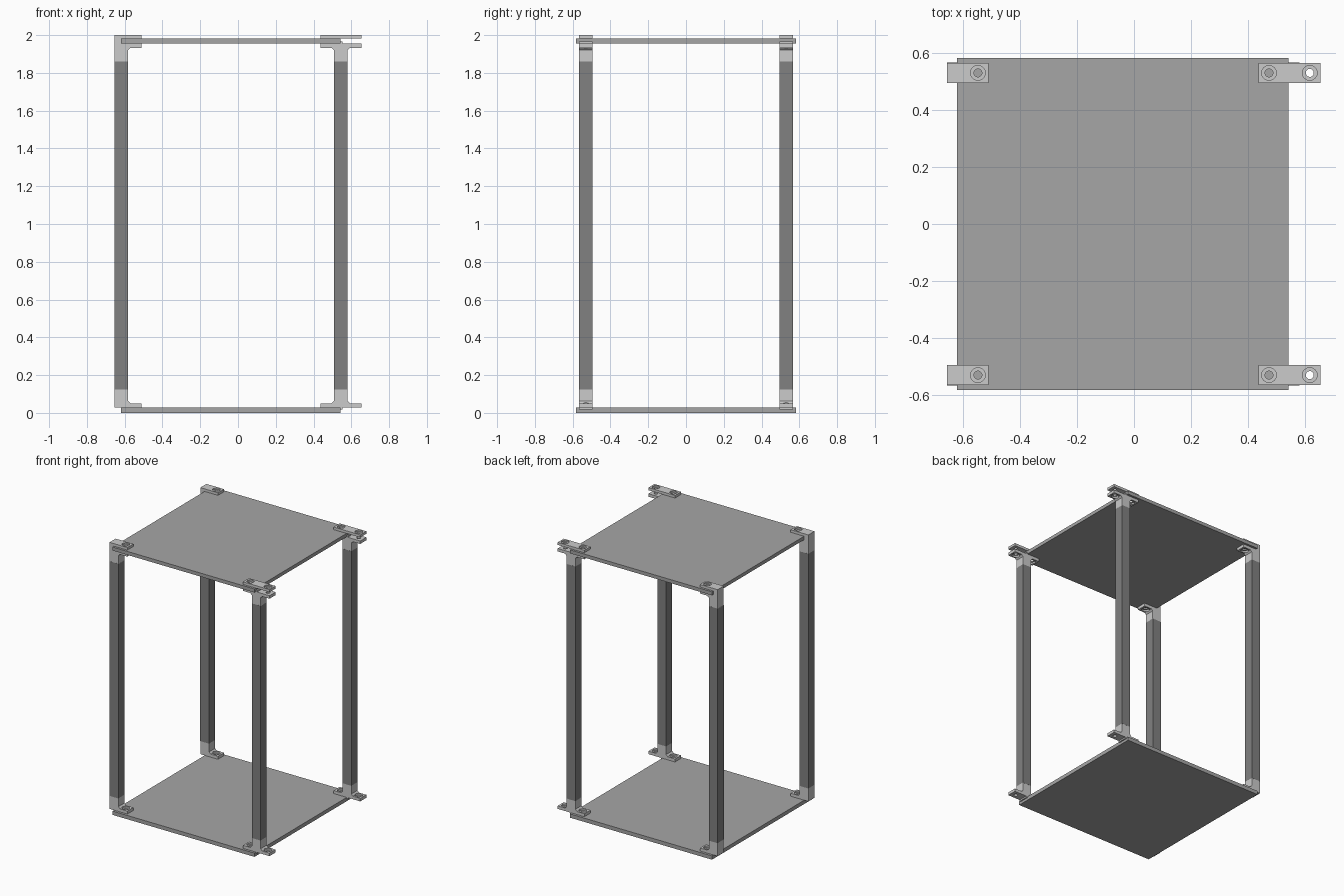
import bpy, bmesh, math

if "Cube" in bpy.data.objects:
    bpy.data.objects.remove(bpy.data.objects["Cube"])


def material(name, v):
    m = bpy.data.materials.new(name)
    m.diffuse_color = (v, v, v, 1)
    m.use_nodes = True
    m.node_tree.nodes["Principled BSDF"].inputs["Base Color"].default_value = m.diffuse_color
    return m


LIGHT = material("light_grey", 0.6)
MID = material("mid_grey", 0.38)
DARK = material("dark_grey", 0.22)


def finish(bm, name, mat):
    bmesh.ops.recalc_face_normals(bm, faces=bm.faces)
    me = bpy.data.meshes.new(name)
    bm.to_mesh(me)
    bm.free()
    ob = bpy.data.objects.new(name, me)
    bpy.context.collection.objects.link(ob)
    if mat:
        me.materials.append(mat)
    return ob


def extrude_xz(name, pts, y0, y1, mat):
    """Closed x-z outline extruded along y."""
    bm = bmesh.new()
    face = bm.faces.new([bm.verts.new((x, y0, z)) for x, z in pts])
    ext = bmesh.ops.extrude_face_region(bm, geom=[face])["geom"]
    bmesh.ops.translate(bm, vec=(0, y1 - y0, 0),
                        verts=[v for v in ext if isinstance(v, bmesh.types.BMVert)])
    return finish(bm, name, mat)


def box(name, x0, x1, y0, y1, z0, z1, mat):
    return extrude_xz(name, [(x0, z0), (x1, z0), (x1, z1), (x0, z1)], y0, y1, mat)


def drill(ob, x, y, z_in, z_out):
    """Counterbored hole: wide at z_out, narrow at z_in."""
    s = 1 if z_out > z_in else -1
    step = (z_in + z_out) / 2
    n = 24
    bm = bmesh.new()
    rings = []
    for r, z in ((0.014, z_in - s * 0.006), (0.014, step), (0.026, step), (0.026, z_out + s * 0.01)):
        rings.append([bm.verts.new((x + r * math.cos(2 * math.pi * i / n),
                                    y + r * math.sin(2 * math.pi * i / n), z)) for i in range(n)])
    for a, b in zip(rings, rings[1:]):
        for i in range(n):
            j = (i + 1) % n
            bm.faces.new((a[i], a[j], b[j], b[i]))
    bm.faces.new(rings[0])
    bm.faces.new(rings[-1])
    cutter = finish(bm, "hole_cutter", None)
    mod = ob.modifiers.new("hole", "BOOLEAN")
    mod.operation = "DIFFERENCE"
    mod.solver = "EXACT"
    mod.object = cutter
    bpy.context.view_layer.objects.active = ob
    bpy.ops.object.modifier_apply(modifier=mod.name)
    bpy.data.objects.remove(cutter)


H = 0.036          # half width of a post
REACH = 0.109      # flange reach from the post centre
HOLE = 0.0715      # hole distance from the post centre
XL, XR = -0.619, 0.545
C = 0.013          # gusset size

# shelves
box("bottom_panel", -0.62, 0.542, -0.582, 0.582, 0, 0.028, MID)
box("top_panel", -0.62, 0.542, -0.582, 0.582, 1.955, 1.981, MID)


def foot_profile(cx, face, d, double, lip):
    """Socket with flange; face = panel-side z, d = direction towards the post."""
    t, end = face + d * 0.022, face + d * 0.097
    right = [(cx + REACH, face), (cx + REACH, t), (cx + H + C, t), (cx + H, t + d * C), (cx + H, end)]
    if double:
        left = [(2 * cx - x, z) for x, z in reversed(right)]
        w = [(cx - 0.003, face), (cx - 0.003, face - d * 0.01),
             (cx + 0.007, face - d * 0.01), (cx + 0.007, face)]
        return right + left + w
    if lip:   # outer wall wraps the panel edge and clamps it from above
        left = [(cx - H, end), (cx - H, 2.0), (cx + REACH, 2.0), (cx + REACH, 1.981),
                (cx, 1.981), (cx, face)]
    else:
        left = [(cx - H, end), (cx - H, face)]
    return right + left


for yname, yc in (("front", -0.53), ("back", 0.53)):
    y0, y1 = yc - H + 0.0005, yc + H - 0.0005
    for xname, cx, double in (("left", XL, False), ("right", XR, True)):
        tag = yname + "_" + xname
        holes = [cx + HOLE] + ([cx - HOLE] if double else [])
        # posts
        box(tag + "_post", cx - H, cx + H, yc - H, yc + H, 0.125, 1.86, DARK)
        # lower and upper brackets
        low = extrude_xz(tag + "_lower_bracket", foot_profile(cx, 0.029, 1, double, False), y0, y1, LIGHT)
        up = extrude_xz(tag + "_upper_bracket", foot_profile(cx, 1.955, -1, double, True), y0, y1, LIGHT)
        cap = up
        if double:   # separate clamp strip above the panel
            cap = box(tag + "_clamp_strip", cx - REACH, cx + REACH, y0, y1, 1.981, 2.0, LIGHT)
        # screw holes
        for hx in holes:
            drill(low, hx, yc, 0.029, 0.051)
            drill(up, hx, yc, 1.955, 1.933)
            drill(cap, hx, yc, 1.981, 2.0)
